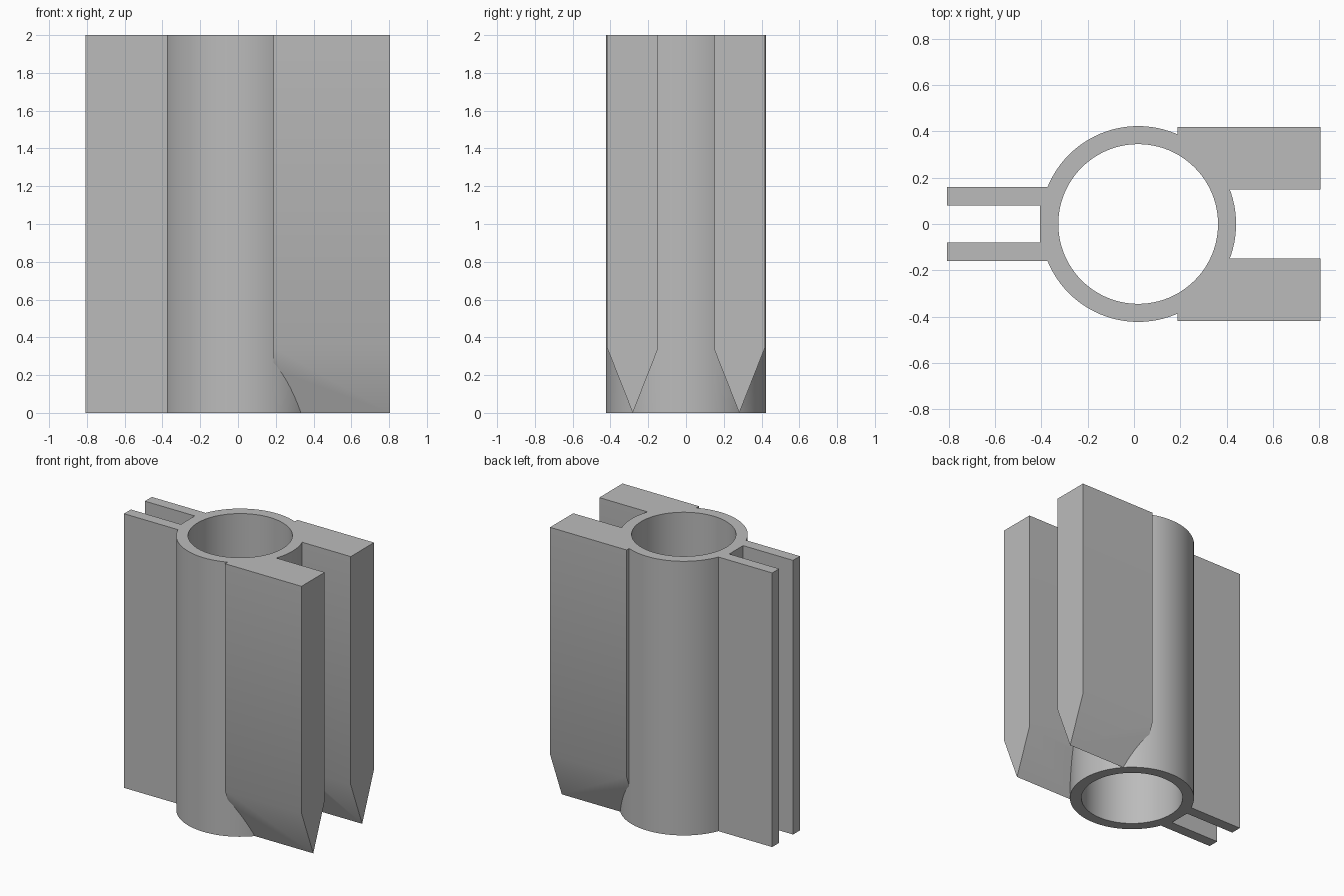
import bpy
import bmesh
from math import radians

cube = bpy.data.objects.get("Cube")
if cube:
    bpy.data.objects.remove(cube, do_unlink=True)

HEIGHT = 2.0
AXIS_X = 0.018

grey = bpy.data.materials.new("plain grey")
grey.use_nodes = True
colour = (0.5, 0.5, 0.5, 1)
grey.diffuse_color = colour
grey.node_tree.nodes["Principled BSDF"].inputs["Base Color"].default_value = colour


def add_object(name, bm):
    bmesh.ops.recalc_face_normals(bm, faces=bm.faces)
    mesh = bpy.data.meshes.new(name)
    bm.to_mesh(mesh)
    bm.free()
    mesh.materials.append(grey)
    obj = bpy.data.objects.new(name, mesh)
    bpy.context.collection.objects.link(obj)
    return obj


def prism(name, profile, direction):
    """Extrude a closed outline along a direction."""
    bm = bmesh.new()
    face = bm.faces.new([bm.verts.new(p) for p in profile])
    new = bmesh.ops.extrude_face_region(bm, geom=[face])["geom"]
    verts = [v for v in new if isinstance(v, bmesh.types.BMVert)]
    bmesh.ops.translate(bm, verts=verts, vec=direction)
    return add_object(name, bm)


def bar(name, x0, x1, y0, y1):
    outline = [(x0, y0, 0), (x1, y0, 0), (x1, y1, 0), (x0, y1, 0)]
    return prism(name, outline, (0, 0, HEIGHT))


def cylinder(name, radius, height):
    bm = bmesh.new()
    bmesh.ops.create_cone(bm, cap_ends=True, segments=96, radius1=radius,
                          radius2=radius, depth=height)
    bmesh.ops.translate(bm, verts=bm.verts, vec=(AXIS_X, 0, HEIGHT / 2))
    return add_object(name, bm)


def combine(target, other, operation):
    mod = target.modifiers.new(operation.lower(), "BOOLEAN")
    mod.operation = operation
    mod.solver = "EXACT"
    mod.object = other
    bpy.ops.object.select_all(action="DESELECT")
    bpy.context.view_layer.objects.active = target
    target.select_set(True)
    bpy.ops.object.modifier_apply(modifier=mod.name)
    bpy.data.objects.remove(other, do_unlink=True)


# Round sleeve with a flat pad between the thin fins
body = cylinder("slotted_sleeve", 0.423, HEIGHT)
combine(body, bar("slot_pad", -0.405, -0.35, -0.1, 0.1), "UNION")

# Paired thin fins and thick rails with pointed lower ends
for side in (-1, 1):
    combine(body, bar("thin_fin", -0.808, -0.34, side * 0.08, side * 0.16), "UNION")
    outline = [(0.187, side * y, z) for y, z in
               ((0.15, HEIGHT), (0.15, 0.335), (0.282, 0), (0.418, 0.345), (0.418, HEIGHT))]
    combine(body, prism("pointed_rail", outline, (0.618, 0, 0)), "UNION")

# Bore through the sleeve
combine(body, cylinder("bore", 0.345, HEIGHT + 0.2), "DIFFERENCE")

bpy.ops.object.shade_smooth_by_angle(angle=radians(30))
